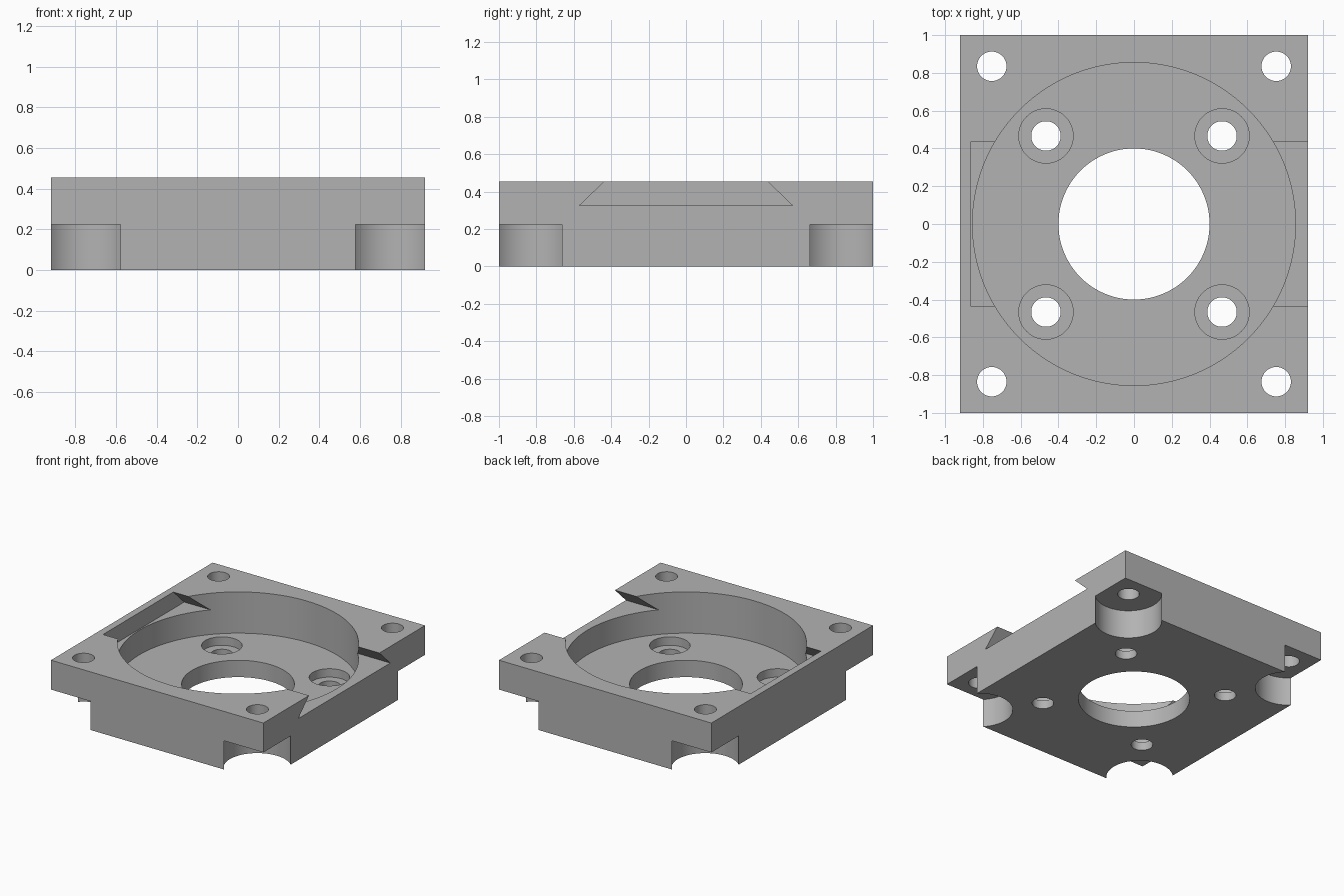
import bpy, bmesh, math
from mathutils import Matrix

cube = bpy.data.objects.get("Cube")
if cube:
    bpy.data.objects.remove(cube, do_unlink=True)

HX, HY, H = 0.92, 1.0, 0.455      # half sizes and height of the plate
FLOOR = 0.132                     # floor of the round recess
SEAT = 0.066                      # floor of the counterbores
LEDGE = 0.225                     # top of the corner reliefs

grey = bpy.data.materials.new("plain grey")
grey.use_nodes = True
colour = (0.45, 0.45, 0.45, 1)
grey.diffuse_color = colour
bsdf = next(n for n in grey.node_tree.nodes if n.type == 'BSDF_PRINCIPLED')
bsdf.inputs["Base Color"].default_value = colour


def make_object(name, bm):
    bmesh.ops.recalc_face_normals(bm, faces=bm.faces)
    mesh = bpy.data.meshes.new(name)
    bm.to_mesh(mesh)
    bm.free()
    mesh.materials.append(grey)
    obj = bpy.data.objects.new(name, mesh)
    bpy.context.collection.objects.link(obj)
    return obj


def cylinder(name, x, y, radius, z0, z1, sides=64):
    bm = bmesh.new()
    bmesh.ops.create_cone(bm, cap_ends=True, segments=sides, radius1=radius,
                          radius2=radius, depth=z1 - z0,
                          matrix=Matrix.Translation((x, y, (z0 + z1) / 2)))
    return make_object(name, bm)


def prism(name, profile, x0, x1):
    """Extrude a (y, z) profile along x."""
    bm = bmesh.new()
    face = bm.faces.new([bm.verts.new((x0, y, z)) for y, z in profile])
    ext = bmesh.ops.extrude_face_region(bm, geom=[face])
    moved = [v for v in ext["geom"] if isinstance(v, bmesh.types.BMVert)]
    bmesh.ops.translate(bm, verts=moved, vec=(x1 - x0, 0, 0))
    return make_object(name, bm)


def cut(target, cutter):
    cutter.hide_render = True
    mod = target.modifiers.new("cut", 'BOOLEAN')
    mod.operation = 'DIFFERENCE'
    mod.solver = 'EXACT'
    mod.object = cutter
    bpy.context.view_layer.objects.active = target
    bpy.ops.object.modifier_apply(modifier=mod.name)
    bpy.data.objects.remove(cutter, do_unlink=True)


# Rectangular block
plate = prism("mounting_plate", [(-HY, 0), (HY, 0), (HY, H), (-HY, H)], -HX, HX)

# Round recess and central bore
cut(plate, cylinder("recess_cutter", 0, 0, 0.855, FLOOR, 1, 128))
cut(plate, cylinder("bore_cutter", 0, 0, 0.4, -1, 1, 96))

# Dovetail slot, open on one side and closed on the other
low, top, z_low = 0.57, 0.435, 0.325
over = 0.1
tip = top - over * (low - top) / (H - z_low)
cut(plate, prism("dovetail_cutter",
                 [(-low, z_low), (low, z_low), (tip, H + over), (-tip, H + over)],
                 -0.865, HX + 0.1))

for sx in (-1, 1):
    for sy in (-1, 1):
        # Counterbored bolt holes in the recess floor
        bx, by = sx * 0.466, sy * 0.466
        cut(plate, cylinder("counterbore_cutter", bx, by, 0.144, SEAT, 0.25))
        cut(plate, cylinder("bolt_cutter", bx, by, 0.078, -1, 1, 48))
        # Corner holes with round reliefs underneath
        cx, cy = sx * 0.753, sy * 0.835
        cut(plate, cylinder("relief_cutter", cx, cy, 0.24, -0.2, LEDGE))
        cut(plate, cylinder("corner_cutter", cx, cy, 0.078, -1, 1, 48))

# Smooth bores, sharp edges
bpy.ops.object.select_all(action='DESELECT')
plate.select_set(True)
bpy.context.view_layer.objects.active = plate
bpy.ops.object.shade_smooth_by_angle(angle=math.radians(30))
